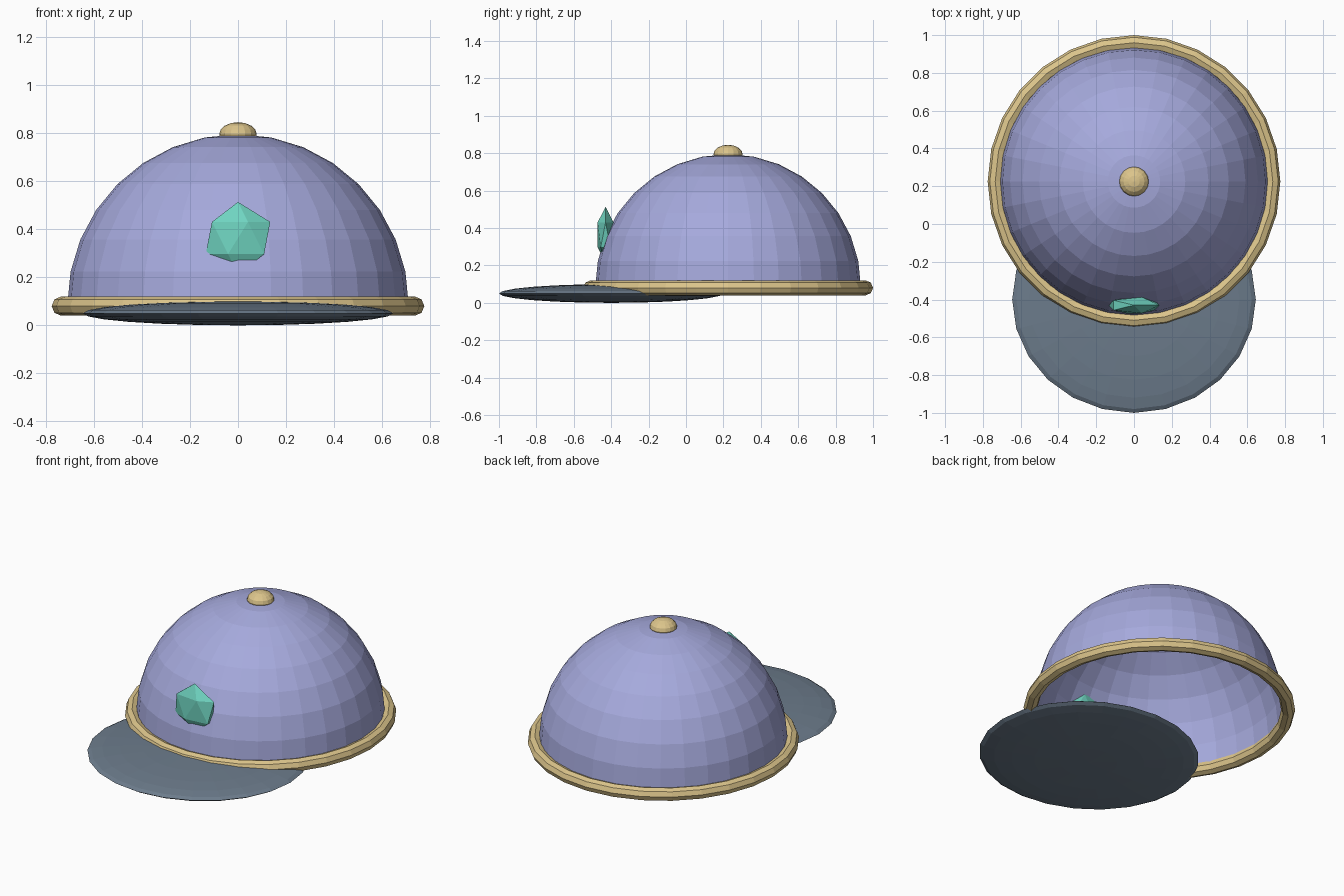
import bpy, bmesh

if "Cube" in bpy.data.objects:
    bpy.data.objects.remove(bpy.data.objects["Cube"])

CY = 0.225  # crown centre in y


def material(name, rgb):
    m = bpy.data.materials.new(name)
    m.diffuse_color = (*rgb, 1)
    m.use_nodes = True
    m.node_tree.nodes["Principled BSDF"].inputs["Base Color"].default_value = m.diffuse_color
    return m


LILAC = material("lilac", (0.38, 0.40, 0.72))
GOLD = material("gold", (0.72, 0.56, 0.26))
SLATE = material("slate", (0.15, 0.20, 0.26))
TEAL = material("teal", (0.16, 0.66, 0.53))


def finish(name, mat):
    ob = bpy.context.object
    ob.name = name
    ob.data.name = name
    ob.data.materials.append(mat)
    return ob


def ellipsoid(name, loc, scale, segs, rings, mat):
    bpy.ops.mesh.primitive_uv_sphere_add(segments=segs, ring_count=rings, radius=1, location=loc)
    ob = finish(name, mat)
    ob.scale = scale
    return ob


# Hollow half-dome crown
crown = ellipsoid("crown", (0, CY, 0.085), (0.71, 0.71, 0.71), 32, 16, LILAC)
bm = bmesh.new()
bm.from_mesh(crown.data)
bmesh.ops.delete(bm, geom=[v for v in bm.verts if v.co.z < -0.01], context='VERTS')
bm.to_mesh(crown.data)
bm.free()

# Rolled band round the opening
bpy.ops.mesh.primitive_torus_add(major_segments=28, minor_segments=8, major_radius=0.735,
                                 minor_radius=0.04, location=(0, CY, 0.08))
finish("band", GOLD)

# Lens-shaped visor and top button
ellipsoid("visor", (0, -0.4, 0.05), (0.645, 0.6, 0.05), 24, 12, SLATE)
ellipsoid("top_button", (0, CY, 0.795), (0.078, 0.078, 0.05), 16, 8, GOLD)

# Flattened faceted gem on the front
bpy.ops.mesh.primitive_ico_sphere_add(subdivisions=1, radius=1, location=(0, -0.43, 0.363))
finish("gem", TEAL).scale = (0.15, 0.05, 0.15)
